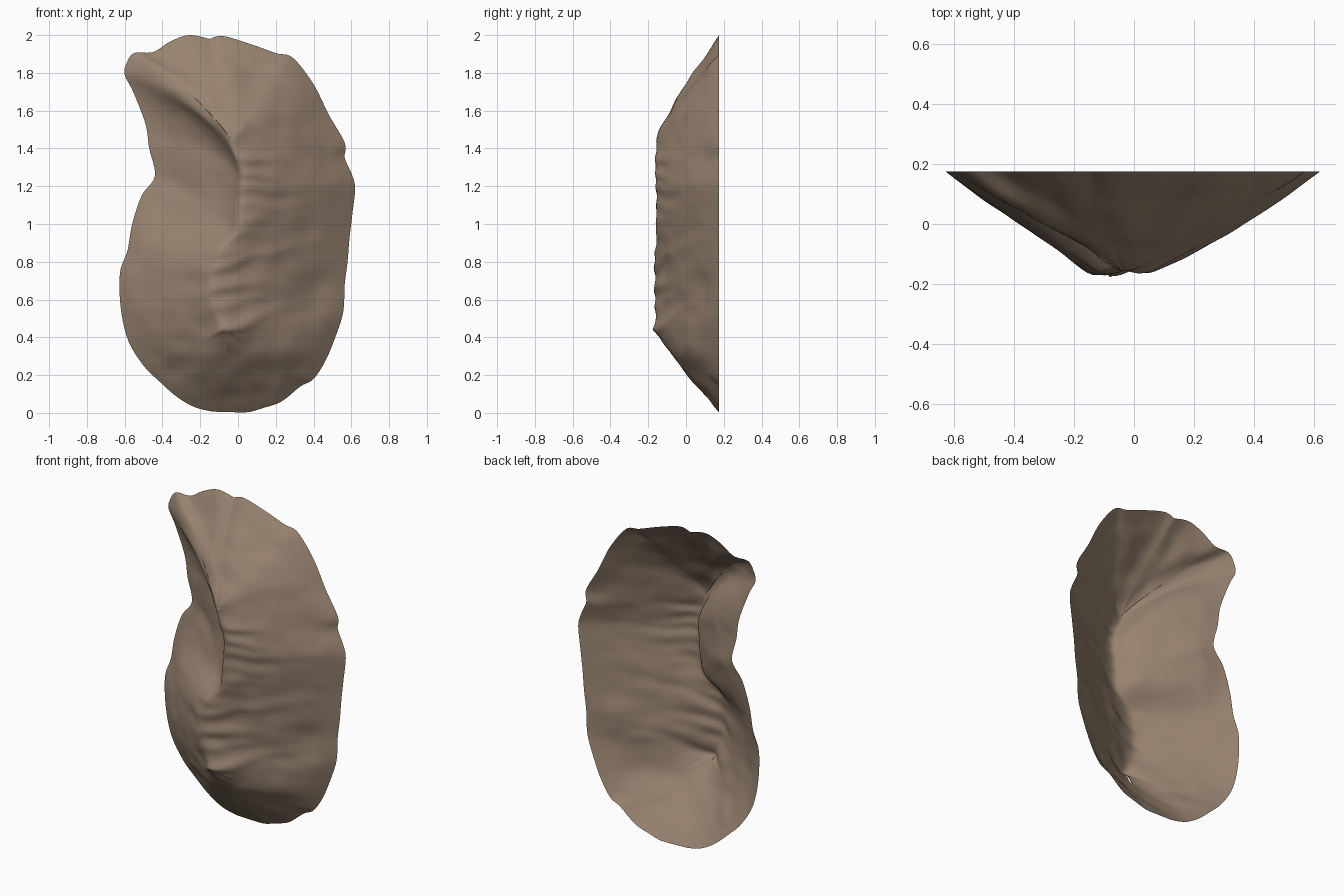
import bpy, bmesh, math
from mathutils import noise, Vector, kdtree

if "Cube" in bpy.data.objects:
    bpy.data.objects.remove(bpy.data.objects["Cube"])

# Rows from top to bottom: left rim x,z / right rim x,z / height on the crest
ROWS = [
    (-.15, 1.98, -.15, 1.98, 1.44), (-.26, 2.0, -.08, 1.995, 1.44),
    (-.36, 1.965, .06, 1.955, 1.44), (-.45, 1.91, .20, 1.905, 1.44),
    (-.55, 1.905, .29, 1.88, 1.44), (-.59, 1.85, .40, 1.74, 1.44),
    (-.60, 1.79, .48, 1.58, 1.43), (-.555, 1.70, .565, 1.43, 1.37),
    (-.49, 1.53, .565, 1.35, 1.30), (-.47, 1.40, .60, 1.27, 1.22),
    (-.44, 1.255, .62, 1.19, 1.12), (-.51, 1.15, .605, 1.05, 1.02),
    (-.56, 1.0, .59, .92, .92), (-.585, .86, .58, .80, .82),
    (-.625, .74, .565, .68, .72), (-.62, .55, .56, .56, .62),
    (-.58, .38, .54, .47, .52), (-.50, .25, .47, .29, .46),
    (-.42, .17, .40, .18, .44), (-.33, .09, .33, .14, .44),
    (-.24, .035, .23, .06, .44), (-.15, .01, .13, .025, .44),
    (-.08, .005, .06, .005, .44), (0, .003, 0, .003, .44)]
CREST = [(.44, -.08), (.6, -.14), (.82, -.12), (.98, -.01), (1.25, .01), (1.44, -.03)]
# Wrinkles: height at the crest, slope to the right, strength, reach
FOLDS = [(1.36, -.1, .014, .16), (1.27, -.15, .014, .2), (1.17, .05, .016, .22),
         (1.09, .0, .013, .24), (1.0, .1, .012, .2), (.84, .1, .016, .14), (.76, .3, .024, .26),
         (.64, .15, .018, .24), (.55, .25, .016, .24), (.43, .3, .024, .28)]
BACK, PEAK, SUB, HALF = .175, -.16, 6, 28


def smooth(a, b, v):
    t = min(1, max(0, (v - a) / (b - a)))
    return t * t * (3 - 2 * t)


def crest_x(z):
    for (z0, x0), (z1, x1) in zip(CREST, CREST[1:]):
        if z <= z1:
            return x0 + (x1 - x0) * smooth(z0, z1, z)
    return CREST[-1][1]


def spline(a, b, c, d, t):
    return [q + .5 * t * (r - p + t * (2 * p - 5 * q + 4 * r - s + t * (3 * (q - r) + s - p)))
            for p, q, r, s in zip(a, b, c, d)]


def base(t, left, row):
    # slope from crest to rim: hollow under the overhang, rounded on the right
    ends = smooth(0, 5, row) * (1 - smooth(16, 20, row))
    if left:
        p = 1.2 - .1 * smooth(12, 15, row)
        p -= .62 * smooth(6.2, 8.6, row) * (1 - smooth(11, 13.5, row))
    else:
        p = 1.2 + .15 * ends
    return PEAK + (BACK - PEAK) * t ** p


def detail(x, z, t):
    y = 0
    fade = 1 - smooth(.75, 1, t)
    dx = x - crest_x(min(1.44, max(.44, z)))
    wz = z + .03 * noise.noise(Vector((x * 7, z * 5, 1)))
    # folds running across the crest
    for fz, slope, amp, reach in FOLDS:
        d = wz - fz - slope * dx
        spread = reach if dx > .06 else (.10 if fz < .9 else .05)
        side = math.exp(-((dx - .06) / spread) ** 2)
        y -= amp * side * fade * math.exp(-(d / (.016 if d < 0 else .036)) ** 2)
    # shallow bowl on the left
    r = math.hypot((x + .36) / .24, (z - .98) / .28)
    y += .008 * math.exp(-(r * 1.1) ** 4) * fade
    # soft weathering
    y += .03 * fade * t * noise.noise(Vector((x * 3.5, z * 4.5, 3)))
    y += .010 * fade * noise.noise(Vector((x * 9, z * 11, 7)))
    return y


# Dense rows from the control rows, crest to rim on both sides
n = len(ROWS)
grid = []
for i in range((n - 1) * SUB + 1):
    k = min(i // SUB, n - 2)
    lx, lz, rx, rz, sz = spline(ROWS[max(k - 1, 0)], ROWS[k], ROWS[k + 1],
                                ROWS[min(k + 2, n - 1)], i / SUB - k)
    row = i / SUB
    sz = min(1.44, max(.44, sz))
    sx = crest_x(sz)
    # the overhanging lip curves upward
    bend = .07 * smooth(2, 6, row) * (1 - smooth(7.5, 10, row))
    line = []
    for j in range(-HALF, HALF + 1):
        t = abs(j) / HALF
        ex, ez = (lx, lz) if j < 0 else (rx, rz)
        arch = 4 * t * (1 - t) * bend if j < 0 else 0
        x, z = sx + (ex - sx) * t + .5 * arch, sz + (ez - sz) * t + arch
        line.append((x, z, t, base(t, j < 0, row)))
    grid.append(line)

# Samples used to round off the radial rays at the top and bottom
samples = [p for line in grid[::2] for p in line[::2]]
tree = kdtree.KDTree(len(samples))
for i, p in enumerate(samples):
    tree.insert((p[0], p[1], 0), i)
tree.balance()

# Open shell of carved stone
bm = bmesh.new()
verts = []
for i, line in enumerate(grid):
    out = []
    for j, (x, z, t, y) in enumerate(line):
        rad = .08 * min(1, (1 - t) * 3)
        hollow = j < HALF and 7 < i / SUB < 14
        if rad > .01 and t > .1 and not hollow:
            near = tree.find_range((x, z, 0), rad)
            ws = [(samples[q][2] + .02) * (1 - d / rad) for _, q, d in near]
            if len(ws) > 3:
                avg = sum(w * samples[q][3] for w, (_, q, _) in zip(ws, near)) / sum(ws)
                y += (avg - y) * smooth(.1, .3, t)
        out.append(bm.verts.new((x, min(BACK, y + detail(x, z, t)), max(0, z))))
    verts.append(out)
for a, b in zip(verts, verts[1:]):
    for j in range(2 * HALF):
        bm.faces.new((a[j], b[j], b[j + 1], a[j + 1]))
bmesh.ops.remove_doubles(bm, verts=bm.verts, dist=.0015)
bmesh.ops.dissolve_degenerate(bm, edges=bm.edges, dist=.0001)
# gentle smoothing inside the rim
inner = [v for v in bm.verts if not v.is_boundary]
for _ in range(3):
    bmesh.ops.smooth_vert(bm, verts=inner, factor=.4, use_axis_y=True)
bm.normal_update()
if sum(f.normal.y * f.calc_area() for f in bm.faces) > 0:
    bmesh.ops.reverse_faces(bm, faces=bm.faces)

mesh = bpy.data.meshes.new("stone_shell")
bm.to_mesh(mesh)
bm.free()
stone = bpy.data.objects.new("stone_shell", mesh)
bpy.context.collection.objects.link(stone)
mat = bpy.data.materials.new("warm brown stone")
mat.diffuse_color = (.31, .225, .16, 1)
mat.use_nodes = True
mat.node_tree.nodes["Principled BSDF"].inputs["Base Color"].default_value = mat.diffuse_color
mesh.materials.append(mat)
for poly in mesh.polygons:
    poly.use_smooth = True
